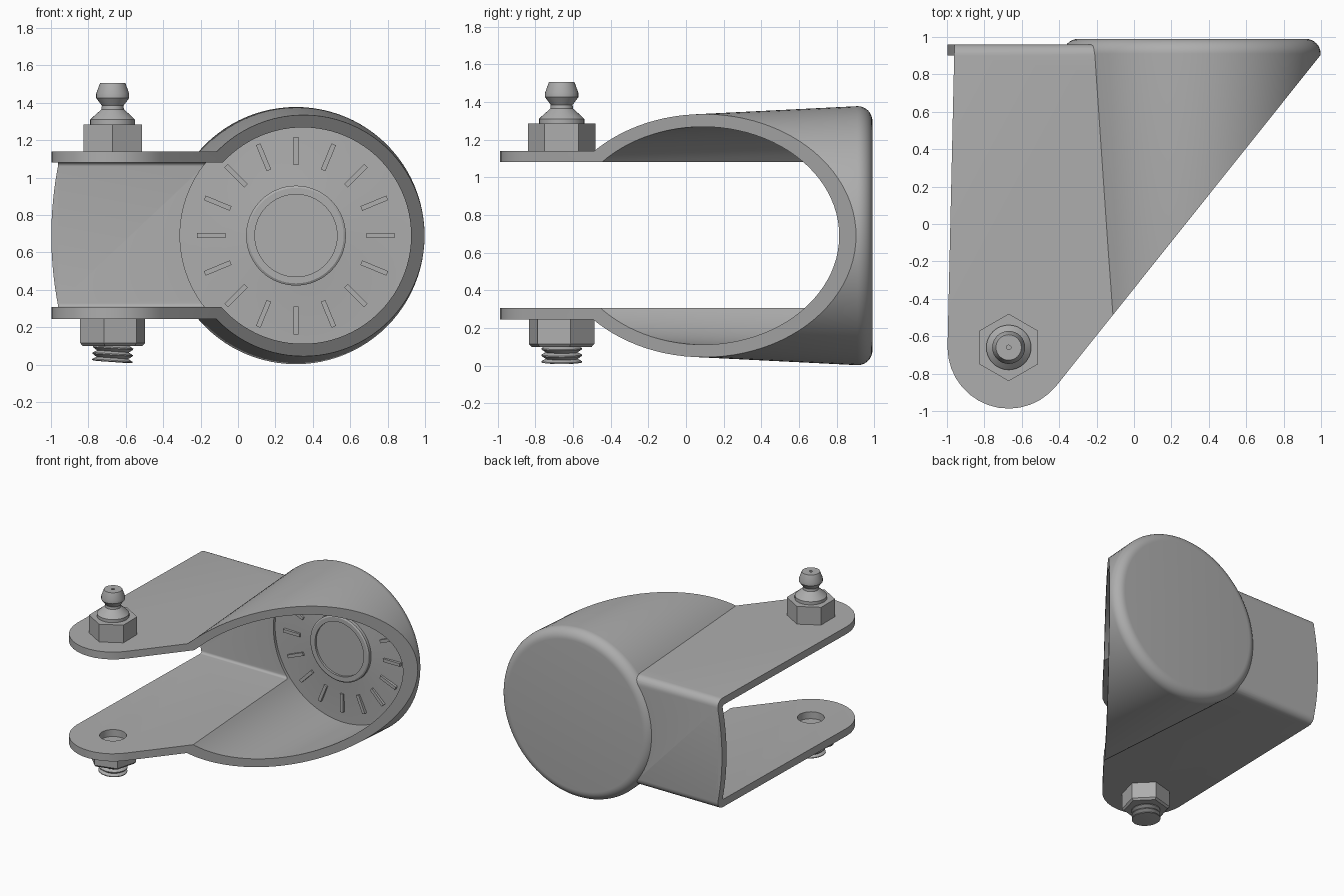
import bpy, bmesh, math
from mathutils import Matrix, Vector

if "Cube" in bpy.data.objects:
    bpy.data.objects.remove(bpy.data.objects["Cube"], do_unlink=True)

steel = bpy.data.materials.new("plain_grey")
steel.use_nodes = True
GREY = (0.42, 0.42, 0.42, 1)
steel.diffuse_color = GREY
steel.node_tree.nodes["Principled BSDF"].inputs["Base Color"].default_value = GREY

CX, CZ = 0.31, 0.69          # cup axis
BX, BY = -0.67, -0.66        # bolt axis
TO_Y = Matrix.Translation((CX, 0, CZ)) @ Matrix.Rotation(-math.pi / 2, 4, 'X')
BOLT = Matrix.Translation((BX, BY, 0))


def finish(name, bm, matrix=Matrix()):
    bm.transform(matrix)
    bmesh.ops.recalc_face_normals(bm, faces=bm.faces)
    mesh = bpy.data.meshes.new(name)
    bm.to_mesh(mesh)
    bm.free()
    mesh.materials.append(steel)
    obj = bpy.data.objects.new(name, mesh)
    bpy.context.collection.objects.link(obj)
    return obj


def lathe(name, profile, matrix, sides=64, turn=0.0):
    """Closed solid of rings (radius, height) around local z."""
    bm = bmesh.new()
    rings = []
    for r, h in profile:
        angles = [turn + math.tau * i / sides for i in range(sides)]
        rings.append([bm.verts.new((r * math.cos(a), r * math.sin(a), h)) for a in angles])
    for low, high in zip(rings, rings[1:]):
        for i in range(sides):
            j = (i + 1) % sides
            bm.faces.new((low[i], low[j], high[j], high[i]))
    bm.faces.new(rings[0])
    bm.faces.new(rings[-1])
    return finish(name, bm, matrix)


def prism(name, outline, low, high, matrix=Matrix()):
    bm = bmesh.new()
    face = bm.faces.new([bm.verts.new((x, y, low)) for x, y in outline])
    out = bmesh.ops.extrude_face_region(bm, geom=[face])
    moved = [v for v in out["geom"] if isinstance(v, bmesh.types.BMVert)]
    bmesh.ops.translate(bm, verts=moved, vec=(0, 0, high - low))
    return finish(name, bm, matrix)


def box(name, lo, hi, round_back=0.0):
    """Box with the two edges along x at its back rounded."""
    bm = bmesh.new()
    bmesh.ops.create_cube(bm, size=1)
    for v in bm.verts:
        v.co = Vector([lo[i] if v.co[i] < 0 else hi[i] for i in range(3)])
    if round_back:
        edges = [e for e in bm.edges if all(abs(v.co.y - hi[1]) < 1e-5 for v in e.verts)
                 and abs(e.verts[0].co.z - e.verts[1].co.z) < 1e-5]
        bmesh.ops.bevel(bm, geom=edges, offset=round_back, segments=6,
                        profile=0.5, affect='EDGES')
    return finish(name, bm)


def combine(target, tool, operation):
    mod = target.modifiers.new(operation, 'BOOLEAN')
    mod.object, mod.operation, mod.solver = tool, operation, 'EXACT'
    bpy.context.view_layer.update()
    graph = bpy.context.evaluated_depsgraph_get()
    mesh = bpy.data.meshes.new_from_object(target.evaluated_get(graph))
    target.modifiers.clear()
    target.data = mesh
    bpy.data.objects.remove(tool, do_unlink=True)


def cup_radius(y):
    return 0.642 + 0.05 * y


# Bracket shell: tapered cup with a rounded back joined to a box
R = 0.08
cup = [(cup_radius(y), y) for y in (-1.3, 0.99 - R)]
cup += [(0.608 + R * math.cos(a), 0.99 - R + R * math.sin(a))
        for a in [math.pi / 2 * i / 8 for i in range(1, 9)]]
bracket = lathe("bracket", cup, TO_Y, 96)
combine(bracket, box("box_outer", (-1.2, -1.3, 0.245), (0.2, 0.96, 1.14), 0.06), 'UNION')

# Hollow interior
inner = [(cup_radius(y) - 0.067, y) for y in (-1.5, 0.925)]
combine(bracket, lathe("cup_inner", inner, TO_Y, 96), 'DIFFERENCE')
combine(bracket, box("box_inner", (-1.5, -1.5, 0.307), (CX, 0.9, 1.08), 0.02), 'DIFFERENCE')

# Plan outline: rounded arm ends and slanted front cut
slope = math.atan2(1.79, 1.43)
start, end = math.pi, math.tau + slope - math.pi / 2
plan = [(-0.96, 1.2), (-0.96, 0.96)]
for i in range(15):
    a = start + (end - start) * i / 14
    plan.append((BX + 0.327 * math.cos(a), BY + 0.327 * math.sin(a)))
tip = plan[-1]
plan += [(tip[0] + 3 * math.cos(slope), tip[1] + 3 * math.sin(slope)), (-0.5, 1.6)]
combine(bracket, prism("plan", plan, -0.5, 2), 'INTERSECT')

# Bolt holes through both arms
combine(bracket, lathe("hole", [(0.1, 0.1), (0.1, 1.3)], BOLT, 32), 'DIFFERENCE')

# Bowed free edge of the back wall
bow = [(-0.95, -0.385)]
bow += [(-0.96 - 0.038 * (1 - t * t), 0.385 * t) for t in [i / 8 - 1 for i in range(17)]]
bow.append((-0.95, 0.385))
turn_up = Matrix.Translation((0, 0, CZ)) @ Matrix.Rotation(math.pi / 2, 4, 'X')
back_edge = prism("back_wall_edge", bow, -0.96, -0.9, turn_up)

# Cup floor with raised centre ring
floor = [(0.617, 0.94), (0.617, 0.92), (0.45, 0.915), (0.267, 0.9), (0.267, 0.875),
         (0.255, 0.868), (0.22, 0.868), (0.22, 0.885)]
cup_floor = lathe("cup_floor", floor, TO_Y, 64)

# Radial ribs on the floor
bm = bmesh.new()
for i in range(16):
    place = (Matrix.Rotation(math.tau * i / 16, 4, 'Z')
             @ Matrix.Translation((0.453, 0, 0.91)) @ Matrix.Diagonal((0.15, 0.026, 0.03, 1)))
    bmesh.ops.create_cube(bm, size=1, matrix=place)
ribs = finish("floor_ribs", bm, TO_Y)

# Grease fitting on the upper arm
upper_hex = lathe("upper_hex", [(0.18, 1.135), (0.18, 1.285)], BOLT, 6, math.pi / 6)
nipple = [(0.12, 1.28), (0.12, 1.31), (0.105, 1.325), (0.06, 1.365), (0.058, 1.385),
          (0.088, 1.425), (0.088, 1.45), (0.068, 1.505), (0.012, 1.505), (0.012, 1.495)]
fitting = lathe("grease_fitting", nipple, BOLT, 32)

# Nut and threaded stub under the lower arm
nut = lathe("lower_nut", [(0.18, 0.25), (0.18, 0.115), (0.165, 0.1)], BOLT, 6, math.pi / 12)
thread = [(0.085, 0.13)]
for i in range(3):
    z = 0.1 - 0.035 * i
    thread += [(0.085, z), (0.108, z - 0.013), (0.108, z - 0.019)]
thread += [(0.085, 0.008)]
tilt = BOLT @ Matrix.Translation((0, 0, 0.06)) @ Matrix.Rotation(0.07, 4, 'Y')
stub = lathe("threaded_stub", thread, tilt @ Matrix.Translation((0, 0, -0.054)), 32)

# Smooth shading with sharp edges kept
bpy.ops.object.select_all(action='DESELECT')
for obj in (bracket, back_edge, cup_floor, ribs, upper_hex, fitting, nut, stub):
    obj.select_set(True)
bpy.context.view_layer.objects.active = bracket
bpy.ops.object.shade_smooth_by_angle(angle=math.radians(30))
